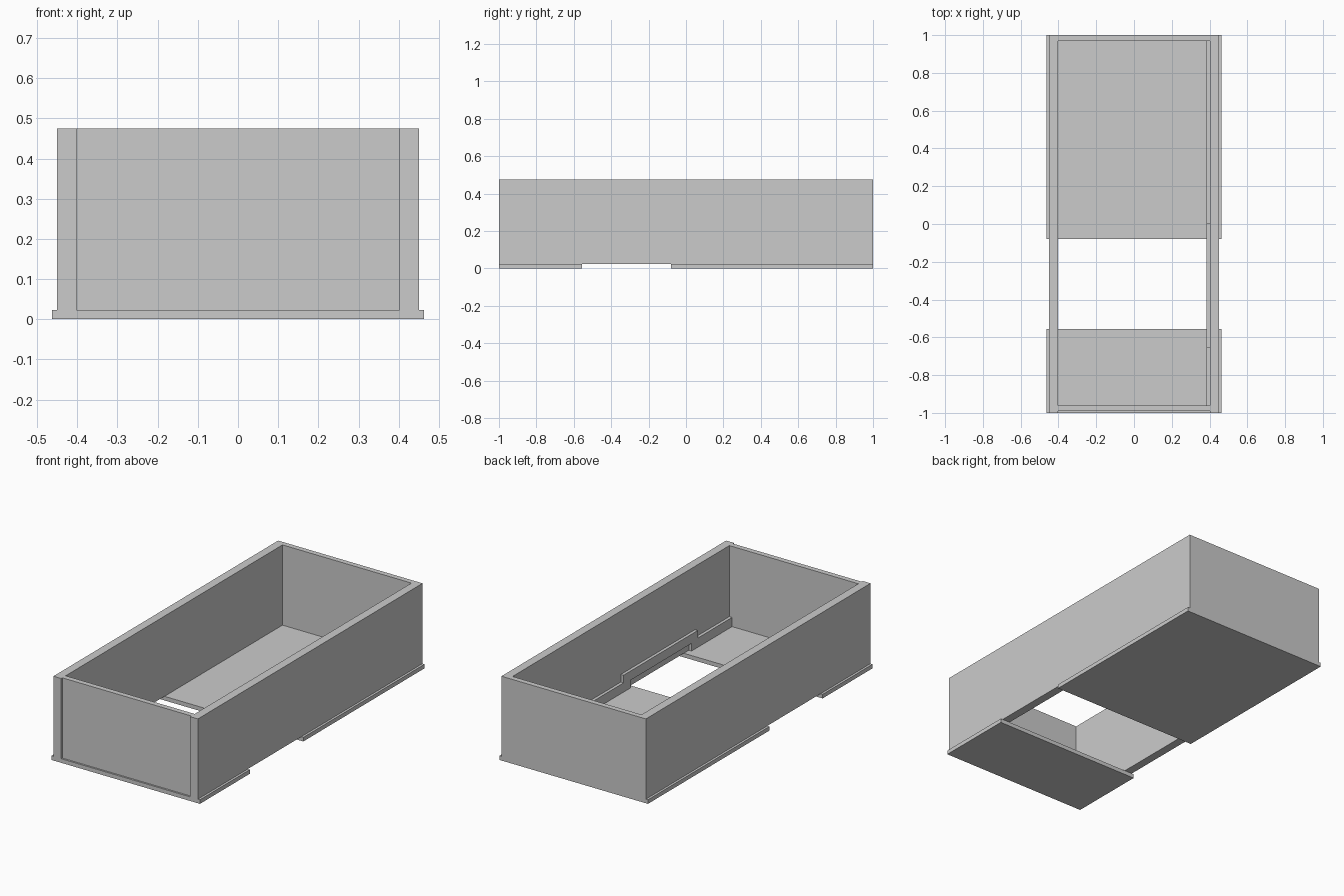
import bpy

if "Cube" in bpy.data.objects:
    bpy.data.objects.remove(bpy.data.objects["Cube"])


def box(name, x, y, z):
    """Box from (min, max) ranges on each axis."""
    verts = [(a, b, c) for a in x for b in y for c in z]
    faces = [(0, 1, 3, 2), (4, 6, 7, 5), (0, 4, 5, 1),
             (2, 3, 7, 6), (0, 2, 6, 4), (1, 5, 7, 3)]
    return add(name, verts, faces)


def add(name, verts, faces):
    mesh = bpy.data.meshes.new(name)
    mesh.from_pydata(verts, [], faces)
    obj = bpy.data.objects.new(name, mesh)
    bpy.context.collection.objects.link(obj)
    return obj


FLOOR, TOP = 0.023, 0.475
INNER, OUTER = 0.402, 0.45

# Base plates, leaving an opening between them
box("rear_base_plate", (-0.463, 0.463), (-0.08, 1.0), (0, FLOOR))
box("front_base_plate", (-0.463, 0.463), (-1.0, -0.555), (0, FLOOR))

# Long side walls
for name, s in (("left_wall", -1), ("right_wall", 1)):
    box(name, sorted((s * INNER, s * OUTER)), (-1.0, 1.0), (FLOOR, TOP))

# End walls: front one is slightly recessed, back one is flush
box("front_wall", (-INNER, INNER), (-0.99, -0.96), (FLOOR, TOP))
box("back_wall", (-INNER, INNER), (0.97, 1.0), (FLOOR, TOP))

# Skirting strip on the right wall, stepping up over the opening
low, rise, band = 0.075, 0.043, 0.052
top_line = [(-0.96, low), (-0.655, low), (-0.655, low + rise),
            (0.005, low + rise), (0.005, low), (0.97, low)]
bottom_line = [(-0.96, FLOOR), (-0.60, FLOOR), (-0.60, low + rise - band),
               (-0.055, low + rise - band), (-0.055, FLOOR), (0.97, FLOOR)]
n = len(top_line)
verts = [(x, y, z) for x in (0.385, INNER) for y, z in top_line + bottom_line]
faces = []
for i in range(n - 1):
    a, b, c, d = i, i + 1, n + i + 1, n + i
    o = 2 * n
    faces += [(a, b, c, d), (a + o, d + o, c + o, b + o),
              (a, a + o, b + o, b), (d, c, c + o, d + o)]
o = 2 * n
faces += [(0, n, n + o, o), (n - 1, n - 1 + o, 2 * n - 1 + o, 2 * n - 1)]
add("stepped_skirting_strip", verts, faces)
